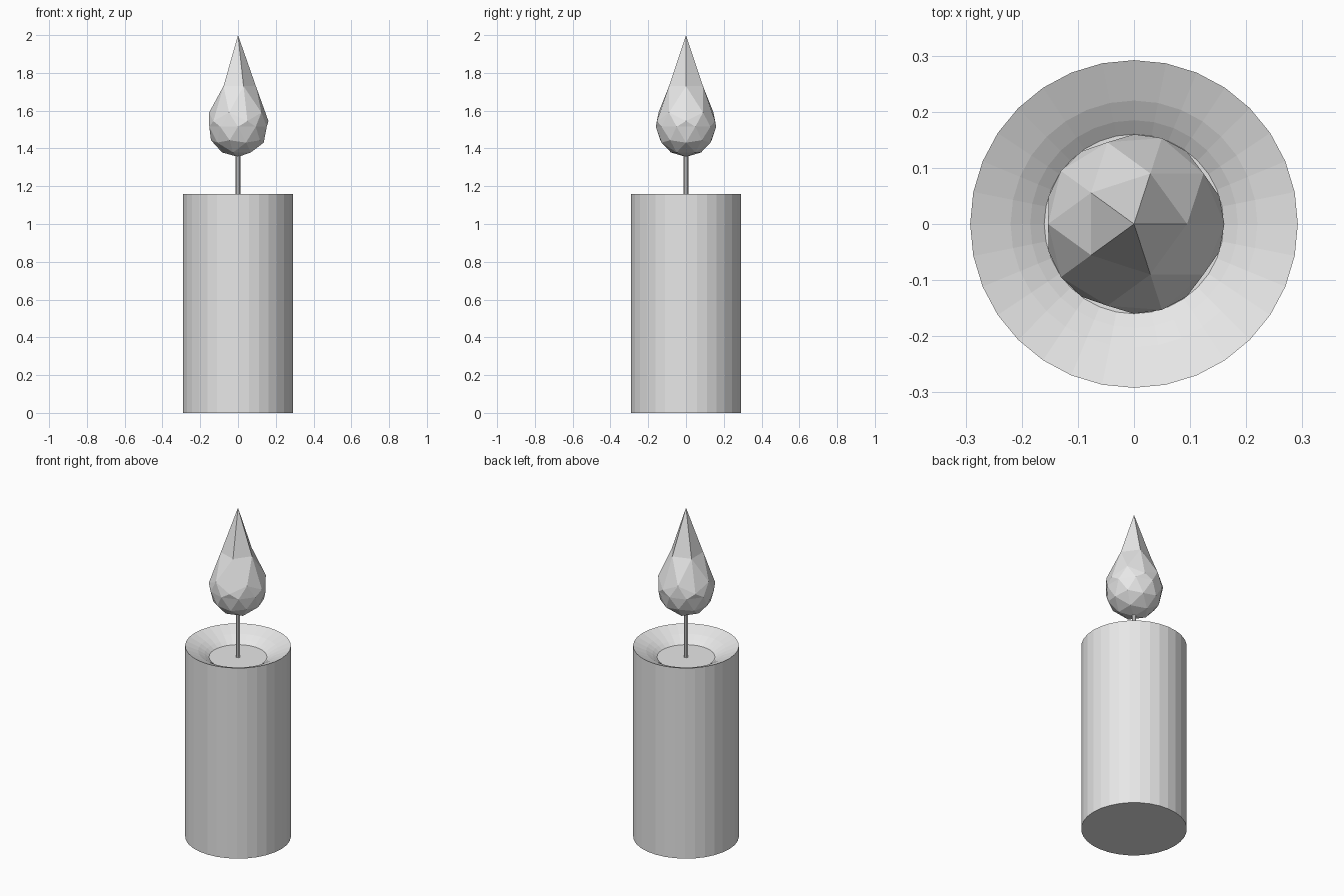
import bpy, bmesh, math

cube = bpy.data.objects.get("Cube")
if cube:
    bpy.data.objects.remove(cube, do_unlink=True)

# Single wax grey used for every part
grey = bpy.data.materials.new("light_grey")
grey.use_nodes = True
colour = (0.8, 0.8, 0.8, 1.0)
grey.diffuse_color = colour
grey.node_tree.nodes["Principled BSDF"].inputs["Base Color"].default_value = colour


def finish(name, bm):
    """Turn a bmesh into a flat shaded object."""
    bmesh.ops.recalc_face_normals(bm, faces=bm.faces)
    mesh = bpy.data.meshes.new(name)
    bm.to_mesh(mesh)
    bm.free()
    mesh.materials.append(grey)
    obj = bpy.data.objects.new(name, mesh)
    bpy.context.collection.objects.link(obj)
    return obj


def lathe(name, profile, sides):
    """Turn a (radius, height) profile about z, with flat end caps."""
    bm = bmesh.new()
    rings = []
    for r, z in profile:
        angles = [2 * math.pi * i / sides for i in range(sides)]
        rings.append([bm.verts.new((r * math.cos(a), r * math.sin(a), z)) for a in angles])
    for low, high in zip(rings, rings[1:]):
        for i in range(sides):
            j = (i + 1) % sides
            bm.faces.new((low[i], low[j], high[j], high[i]))
    bm.faces.new(rings[0][::-1])
    bm.faces.new(rings[-1])
    return finish(name, bm)


# Candle body with a shallow melted bowl in the top
lathe("candle_body", [(0.292, 0), (0.292, 1.16), (0.22, 1.13),
                      (0.185, 1.11), (0.16, 1.092)], 32)

# Wick standing on the bowl floor and reaching into the flame
lathe("wick", [(0.012, 1.085), (0.012, 1.38)], 8)

# Flame: low-poly ball whose upper rings are widened and drawn up to a point
RADIUS, CENTRE = 0.16, 1.515
bm = bmesh.new()
bmesh.ops.create_icosphere(bm, subdivisions=2, radius=1.0)
upper_rings = [(0.95, 2.0), (0.7, 1.73), (0.49, 1.59), (0.3, 1.545)]
for v in bm.verts:
    height = v.co.z
    v.co *= RADIUS
    v.co.z += CENTRE
    for limit, z in upper_rings:
        if height > limit:
            v.co.x *= 1.125
            v.co.y *= 1.125
            v.co.z = z
            break
finish("flame", bm)
